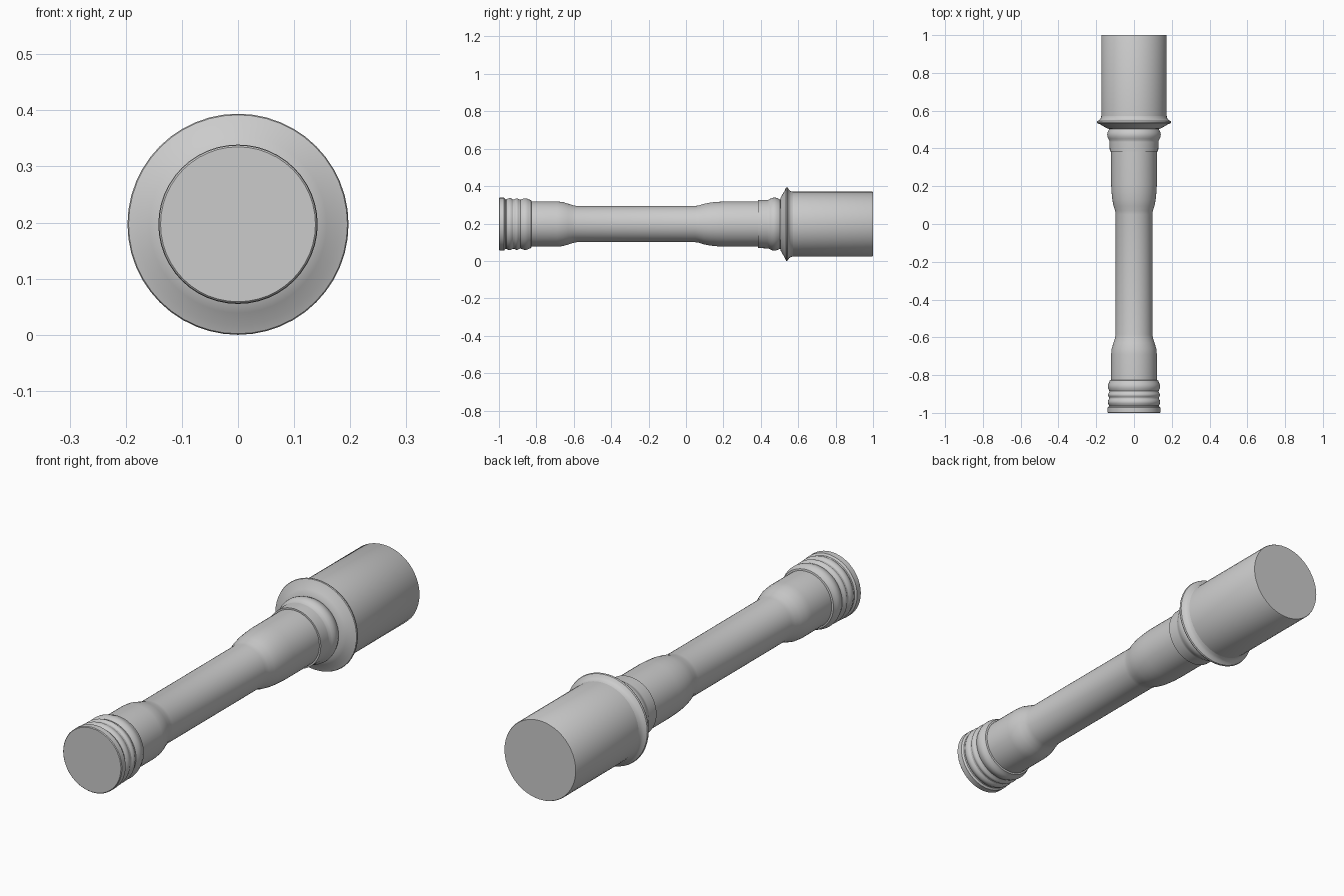
import bpy, bmesh, math

if "Cube" in bpy.data.objects:
    bpy.data.objects.remove(bpy.data.objects["Cube"])

CZ = 0.197   # height of the long axis
SIDES = 48


def lathe(name, profile, sides=SIDES):
    """Spin (y, radius) points round the y axis and cap both ends."""
    bm = bmesh.new()
    rings = []
    for y, r in profile:
        rings.append([bm.verts.new((r * math.cos(2 * math.pi * i / sides), y,
                                    CZ + r * math.sin(2 * math.pi * i / sides)))
                      for i in range(sides)])
    for a, b in zip(rings, rings[1:]):
        for i in range(sides):
            j = (i + 1) % sides
            bm.faces.new((a[i], a[j], b[j], b[i]))
    bm.faces.new(rings[0])
    bm.faces.new(rings[-1])
    bmesh.ops.recalc_face_normals(bm, faces=bm.faces)
    mesh = bpy.data.meshes.new(name)
    bm.to_mesh(mesh)
    bm.free()
    obj = bpy.data.objects.new(name, mesh)
    bpy.context.collection.objects.link(obj)
    bpy.context.view_layer.objects.active = obj
    obj.select_set(True)
    bpy.ops.object.shade_smooth_by_angle(angle=math.radians(30))
    obj.select_set(False)
    return obj


def bulge(y0, y1, base, height, steps=6):
    """Rounded bead along the profile."""
    return [(y0 + (y1 - y0) * k / steps,
             base + height * math.sin(math.pi * k / steps))
            for k in range(steps + 1)]


# waisted handle
lathe("handle", [(-0.84, 0.121), (-0.69, 0.121), (-0.66, 0.118), (-0.63, 0.109),
                 (-0.605, 0.101), (-0.585, 0.097), (0.05, 0.097), (0.07, 0.100),
                 (0.095, 0.108), (0.13, 0.115), (0.17, 0.119), (0.21, 0.121),
                 (0.40, 0.121)])

# ribbed end cap
lathe("end_cap", [(-1.0, 0.138), (-0.997, 0.141), (-0.972, 0.141), (-0.966, 0.133)]
      + bulge(-0.96, -0.925, 0.132, 0.007)
      + bulge(-0.918, -0.892, 0.132, 0.006)
      + bulge(-0.885, -0.835, 0.130, 0.008)
      + [(-0.828, 0.128), (-0.826, 0.121)])

# collar socket with bead
lathe("neck_collar", [(0.385, 0.121), (0.385, 0.128), (0.435, 0.130)]
      + bulge(0.44, 0.505, 0.130, 0.012) + [(0.52, 0.132)])

# flared flange
lathe("flange", [(0.503, 0.125), (0.505, 0.140), (0.515, 0.158), (0.528, 0.180),
                 (0.534, 0.195), (0.538, 0.197), (0.544, 0.195), (0.551, 0.183),
                 (0.560, 0.176), (0.572, 0.173)])

# cylindrical head
lathe("head", [(0.555, 0.173), (0.996, 0.173), (1.0, 0.171)])
